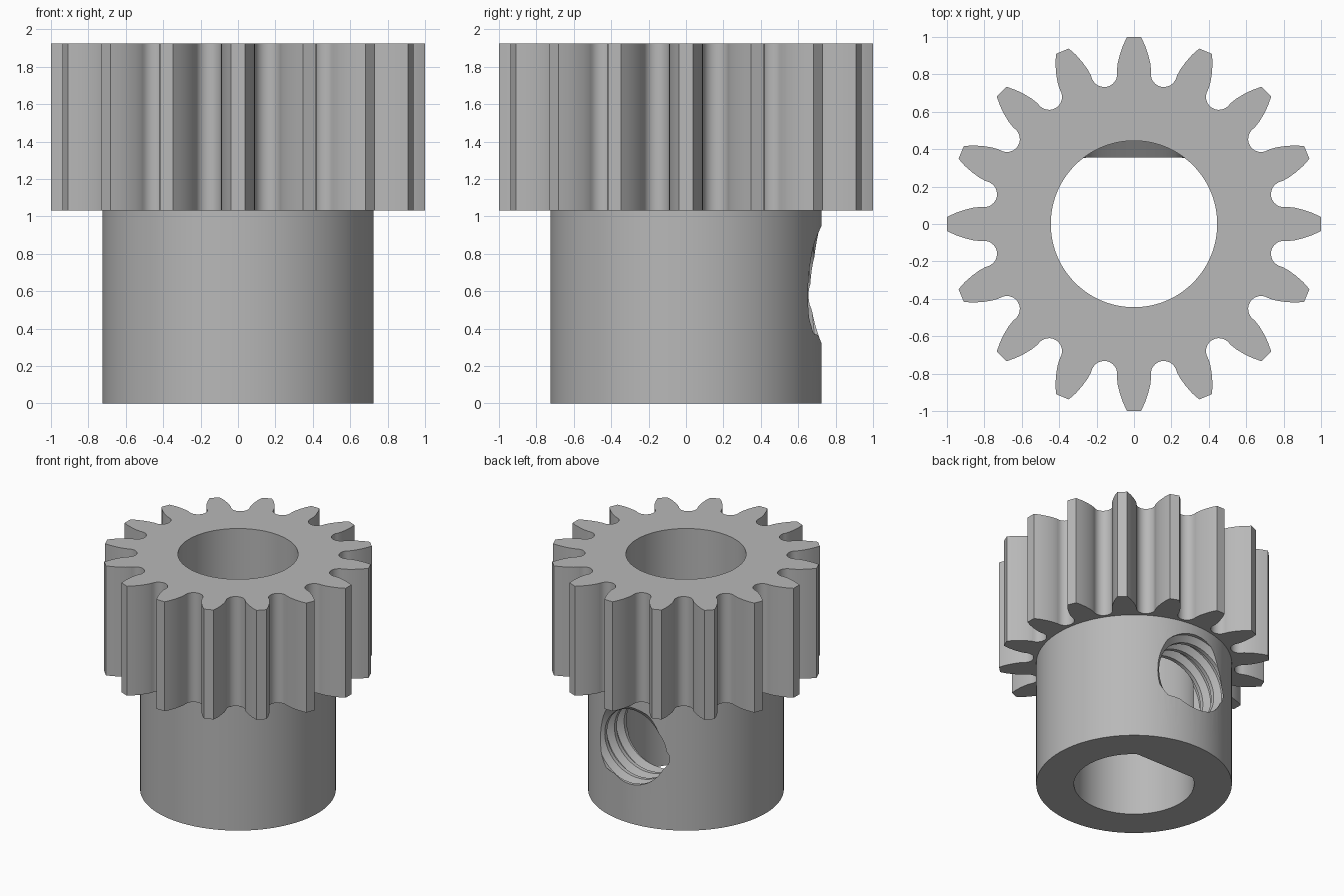
import bpy, bmesh
from math import sin, cos, pi, radians

cube = bpy.data.objects.get("Cube")
if cube:
    bpy.data.objects.remove(cube, do_unlink=True)

TEETH = 16
GEAR_BOTTOM, GEAR_TOP = 1.03, 1.925
HUB_R, BORE_R, FLAT_Y = 0.725, 0.445, 0.355
HOLE_Z, MINOR_R, MAJOR_R, PITCH = 0.61, 0.29, 0.34, 0.125

steel = bpy.data.materials.new("steel_grey")
steel.use_nodes = True
GREY = (0.48, 0.48, 0.48, 1)
steel.diffuse_color = GREY
steel.node_tree.nodes["Principled BSDF"].inputs["Base Color"].default_value = GREY


def make_object(name, bm):
    bmesh.ops.recalc_face_normals(bm, faces=bm.faces)
    mesh = bpy.data.meshes.new(name)
    bm.to_mesh(mesh)
    bm.free()
    mesh.materials.append(steel)
    obj = bpy.data.objects.new(name, mesh)
    bpy.context.collection.objects.link(obj)
    return obj


def loft(name, rings):
    """Closed solid through rings of equal point count."""
    bm = bmesh.new()
    loops = [[bm.verts.new(p) for p in ring] for ring in rings]
    n = len(loops[0])
    for a, b in zip(loops, loops[1:]):
        for i in range(n):
            j = (i + 1) % n
            bm.faces.new((a[i], a[j], b[j], b[i]))
    bm.faces.new(loops[0])
    bm.faces.new(loops[-1])
    return make_object(name, bm)


def circle(r, n=96):
    return [(r * cos(2 * pi * i / n), r * sin(2 * pi * i / n)) for i in range(n)]


def at(points, z):
    return [(x, y, z) for x, y in points]


def boolean(target, tool, operation):
    mod = target.modifiers.new("boolean", 'BOOLEAN')
    mod.operation, mod.solver, mod.object = operation, 'EXACT', tool
    bpy.context.view_layer.objects.active = target
    bpy.ops.object.modifier_apply(modifier=mod.name)
    bpy.data.objects.remove(tool, do_unlink=True)


def gear_outline():
    # Curved flank, then a round trough to the middle of the gap
    half = [(0.037, 1.0), (0.059, 0.955), (0.076, 0.905), (0.087, 0.86), (0.091, 0.825)]
    step = pi / TEETH
    for k in range(7):
        a = radians(15 * k)
        t, r = -0.07 * cos(a), 0.818 - 0.07 * sin(a)
        half.append((t * cos(step) + r * sin(step), r * cos(step) - t * sin(step)))
    tooth = [(-x, y) for x, y in reversed(half[:-1])] + half
    outline = []
    for i in range(TEETH):
        c, s = cos(2 * step * i), sin(2 * step * i)
        outline += [(x * c + y * s, y * c - x * s) for x, y in tooth]
    return outline


def screw_cutter(n=48, rows=60, per_turn=8):
    # Rows follow the helix, so crests and roots stay crisp
    depth = [0, 0, 0.5, 1, 1, 1, 0.5, 0]
    bm = bmesh.new()
    grid = {}
    for j in range(rows):
        r = MINOR_R + (MAJOR_R - MINOR_R) * depth[j % per_turn]
        for i in range(n):
            a = 2 * pi * i / n
            y = 0.12 + PITCH * (j / per_turn + i / n)
            grid[i, j] = bm.verts.new((r * cos(a), y, HOLE_Z + r * sin(a)))
    for j in range(rows):
        grid[n, j] = grid.get((0, j + per_turn))
    for j in range(rows - 1):
        for i in range(n):
            quad = (grid[i, j], grid[i + 1, j], grid[i + 1, j + 1], grid[i, j + 1])
            if all(quad):
                bm.faces.new(quad)
    # Close both ends with fans
    ends = [bm.verts.new((0, y, HOLE_Z)) for y in (0.05, 1.3)]
    for edge in [e for e in bm.edges if e.is_boundary]:
        a, b = edge.verts
        bm.faces.new((a, b, ends[0 if a.co.y < 0.6 else 1]))
    return make_object("screw_cutter", bm)


# Toothed rim and hub joined into one body
outline = gear_outline()
gear = loft("pinion_gear", [at(outline, GEAR_BOTTOM), at(outline, GEAR_TOP)])
hub = loft("hub", [at(circle(HUB_R), 0), at(circle(HUB_R), GEAR_BOTTOM + 0.2)])
boolean(gear, hub, 'UNION')

# Bore: flat-sided in the hub, sloping out to fully round in the rim
bore = circle(BORE_R)
flat = [(x, min(y, FLAT_Y)) for x, y in bore]
slope = [(x, y, GEAR_BOTTOM + 0.01 + 0.6 * max(0, y - FLAT_Y)) for x, y in bore]
cutter = loft("bore_cutter", [at(flat, -0.1), at(flat, GEAR_BOTTOM), slope, at(bore, 2.1)])
boolean(gear, cutter, 'DIFFERENCE')

# Threaded set screw hole in the back of the hub
boolean(gear, screw_cutter(), 'DIFFERENCE')

bpy.ops.object.select_all(action='DESELECT')
gear.select_set(True)
bpy.context.view_layer.objects.active = gear
bpy.ops.object.shade_smooth_by_angle(angle=radians(25))
